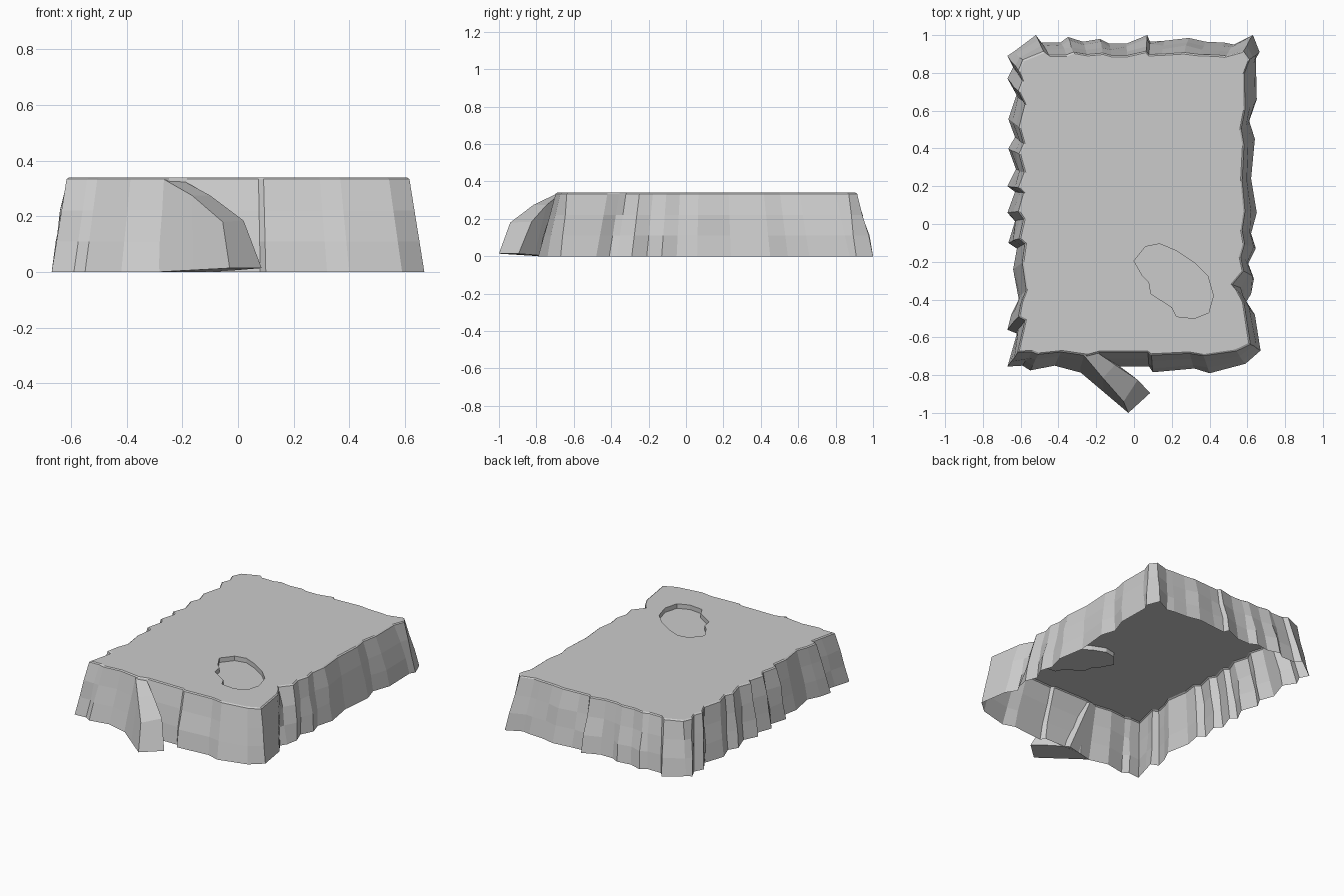
import bpy, bmesh, random
from mathutils import Vector

if "Cube" in bpy.data.objects:
    bpy.data.objects.remove(bpy.data.objects["Cube"])

random.seed(4)
H = 0.34

# Foot outline of each side: (position along side, position outward[, rim position])
front = [(-.67, -.755), (-.59, -.75), (-.55, -.775), (-.42, -.75), (-.27, -.79),
         (-.2, -.755), (.08, -.755), (.1, -.785), (.32, -.765), (.4, -.79),
         (.59, -.74), (.67, -.67)]
right = [(-.48, .64), (-.41, .595, .55), (-.37, .62, .52), (-.29, .635), (-.21, .605),
         (-.13, .645), (-.05, .62), (.06, .65), (.24, .62), (.45, .64),
         (.545, .61), (.66, .65), (.875, .645)]
back = [(.665, .91), (.63, 1.0), (.53, .95), (.48, .96), (.38, .965), (.29, .985),
        (.16, .97), (.085, .965), (.07, 1.0), (-.04, .955), (-.13, .955), (-.18, .98),
        (-.27, .965), (-.35, .99), (-.39, .96), (-.49, .96), (-.52, 1.0), (-.64, .91)]
left = [(.89, -.67), (.83, -.64), (.77, -.67), (.69, -.62), (.555, -.665), (.46, -.63),
        (.4, -.665), (.29, -.625), (.2, -.67), (.17, -.63), (.06, -.67), (.015, -.63),
        (-.1, -.665), (-.13, -.62), (-.24, -.64), (-.4, -.61), (-.48, -.65),
        (-.56, -.67), (-.58, -.62), (-.65, -.64)]


def side(points, across_x, foot_mean, rim_mean, relief):
    """Return (foot, rim, outward) for each point; the rim is inset with weaker relief."""
    out = []
    sign = 1 if foot_mean > 0 else -1
    for p in points:
        a, o = p[:2]
        rim = p[2] if len(p) > 2 else rim_mean + relief * (o - foot_mean)
        if across_x:
            out.append((Vector((a, o, 0)), Vector((a * .92, rim, H - .006)),
                        Vector((0, sign, 0))))
        else:
            out.append((Vector((o, a, 0)), Vector((rim, (a - .12) * .9 + .12, H - .006)),
                        Vector((sign, 0, 0))))
    return out


def finish(bm, name):
    mesh = bpy.data.meshes.new(name)
    bm.to_mesh(mesh)
    bm.free()
    ob = bpy.data.objects.new(name, mesh)
    bpy.context.collection.objects.link(ob)
    return ob


def bridge(bm, lower, upper):
    n = len(lower)
    for i in range(n):
        j = (i + 1) % n
        bm.faces.new((lower[i], lower[j], upper[j], upper[i]))


# Rocky walls: open below, rings stacked from foot to bevelled rim
outline = (side(front, True, -.765, -.685, .5) + side(right, False, .635, .58, .5)
           + side(back, True, .97, .9, .5) + side(left, False, -.645, -.595, .7))
bm = bmesh.new()
rings = []
for t in (0, .33, .66, 1):
    ring = []
    for foot, rim, outward in outline:
        p = foot.lerp(rim, t)
        if 0 < t < 1:
            p += outward * random.uniform(-.004, .012)
        ring.append(bm.verts.new(p))
    rings.append(ring)
centre = Vector((0, .11, 0))
rings.append([bm.verts.new(((r.x * .985), (r.y - .11) * .99 + .11, H))
              for f, r, o in outline])
for lo, hi in zip(rings, rings[1:]):
    bridge(bm, lo, hi)

# Shallow pit: rim, wall and floor
pit = [(0, -.195), (.045, -.275), (.08, -.31), (.09, -.37), (.2, -.44), (.225, -.49),
       (.32, -.5), (.395, -.47), (.42, -.38), (.39, -.275), (.32, -.205), (.22, -.14),
       (.135, -.105), (.06, -.12)]
pit_rim = [bm.verts.new((x, y, H)) for x, y in pit]
pit_floor = [bm.verts.new((x, y, H - .03)) for x, y in pit]
bridge(bm, pit_rim, pit_floor)
bm.faces.new(pit_floor)

# Flat top, filled around the pit
edges = []
for loop in (rings[-1], pit_rim):
    for i, v in enumerate(loop):
        w = loop[(i + 1) % len(loop)]
        edges.append(bm.edges.get((v, w)) or bm.edges.new((v, w)))
fill = bmesh.ops.triangle_fill(bm, use_beauty=True, edges=edges)
for f in fill["geom"]:
    if isinstance(f, bmesh.types.BMFace):
        f.normal_update()
        if f.normal.z < 0:
            f.normal_flip()
finish(bm, "rock_plateau")

# Buttress leaning out of the front wall: sections (top left, top right, foot right, foot left)
sections = [
    [(-.27, -.69, .335), (-.21, -.67, .335), (-.1, -.735, 0), (-.29, -.78, 0)],
    [(-.165, -.815, .275), (-.1, -.745, .275), (0, -.81, .007), (-.16, -.89, .007)],
    [(-.055, -.94, .18), (.02, -.825, .185), (.085, -.895, .014), (-.03, -1.0, .014)],
]
bm = bmesh.new()
loops = [[bm.verts.new(p) for p in s] for s in sections]
for a, b in zip(loops, loops[1:]):
    bridge(bm, a, b)
bm.faces.new(loops[0])
bm.faces.new(loops[-1])
bmesh.ops.recalc_face_normals(bm, faces=bm.faces[:])
finish(bm, "front_buttress")
